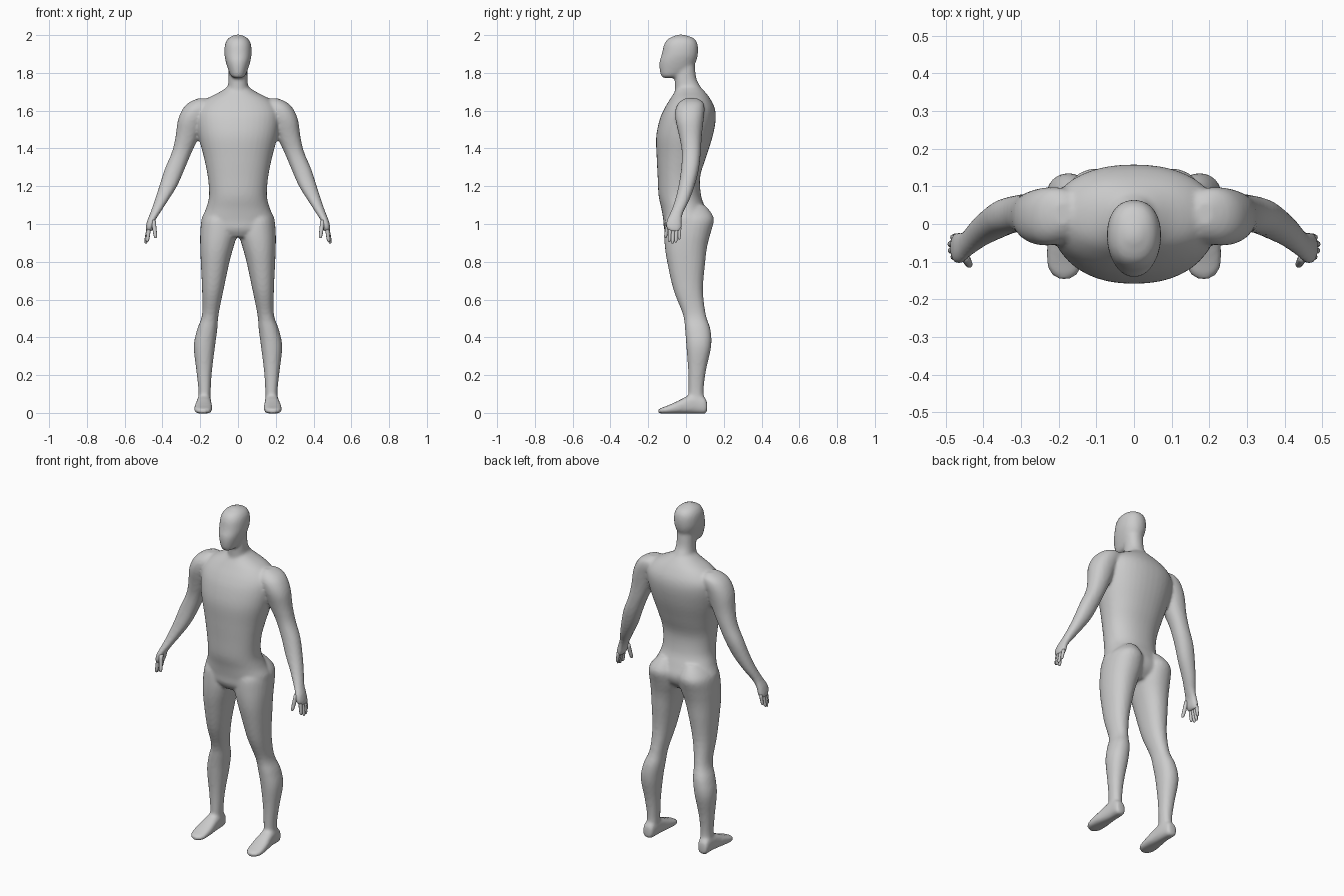
import bpy, bmesh, math

skin = bpy.data.materials.new("plain grey")
skin.diffuse_color = (0.6, 0.6, 0.6, 1)


def spline(rows, steps):
    """Smoothly interpolate rows of numbers (Catmull-Rom)."""
    out = []
    for i in range(len(rows) - 1):
        p = [rows[max(0, min(len(rows) - 1, i + k))] for k in (-1, 0, 1, 2)]
        for s in range(steps):
            t = s / steps
            out.append([0.5 * (2 * b + (c - a) * t + (2 * a - 5 * b + 4 * c - d) * t * t
                               + (3 * b - a - 3 * c + d) * t ** 3) for a, b, c, d in zip(*p)])
    return out + [list(rows[-1])]


def loft(bm, rows, side=1, axis="z", power=2.2, n=28, steps=4):
    """Loft rounded rings. Row = position on axis, x min, x max, other min, other max."""
    rings = []
    for t, x0, x1, v0, v1 in spline(rows, steps):
        ring = []
        for k in range(n):
            a = 2 * math.pi * k / n
            c, s = math.cos(a), math.sin(a)
            x = (x0 + x1) / 2 + (x1 - x0) / 2 * math.copysign(abs(c) ** (2 / power), c)
            v = (v0 + v1) / 2 + (v1 - v0) / 2 * math.copysign(abs(s) ** (2 / power), s)
            ring.append(bm.verts.new((side * x, v, t) if axis == "z" else (side * x, t, v)))
        rings.append(ring)
    for a, b in zip(rings, rings[1:]):
        for k in range(n):
            bm.faces.new((a[k], a[(k + 1) % n], b[(k + 1) % n], b[k]))
    bm.faces.new(rings[0])
    bm.faces.new(rings[-1])


def finish(name, bm):
    bmesh.ops.recalc_face_normals(bm, faces=bm.faces)
    me = bpy.data.meshes.new(name)
    bm.to_mesh(me)
    bm.free()
    me.materials.append(skin)
    ob = bpy.data.objects.new(name, me)
    bpy.context.collection.objects.link(ob)
    for p in me.polygons:
        p.use_smooth = True
    return ob


def sym(rows):
    return [(z, -w, w, f, b) for z, w, f, b in rows]


body = bmesh.new()
# torso: height, half width, front, back
loft(body, sym([(0.93, 0.10, -0.09, 0.07), (0.97, 0.18, -0.115, 0.11), (1.02, 0.195, -0.12, 0.125),
                (1.08, 0.17, -0.13, 0.105), (1.15, 0.153, -0.145, 0.08), (1.25, 0.16, -0.15, 0.075),
                (1.35, 0.18, -0.155, 0.105), (1.46, 0.208, -0.158, 0.14), (1.55, 0.222, -0.14, 0.157),
                (1.61, 0.215, -0.115, 0.153), (1.66, 0.17, -0.085, 0.13), (1.70, 0.095, -0.06, 0.10),
                (1.73, 0.05, -0.045, 0.07)]), n=40)
# neck
loft(body, sym([(1.66, 0.07, -0.06, 0.10), (1.72, 0.056, -0.058, 0.08), (1.77, 0.05, -0.06, 0.055),
                (1.86, 0.05, -0.06, 0.045)]))
# head
loft(body, sym([(1.773, 0.02, -0.12, -0.06), (1.785, 0.038, -0.132, -0.02), (1.82, 0.053, -0.14, 0.03),
                (1.86, 0.065, -0.14, 0.053), (1.90, 0.072, -0.128, 0.063), (1.95, 0.069, -0.116, 0.062),
                (1.98, 0.054, -0.095, 0.045), (1.996, 0.03, -0.06, 0.01), (2.003, 0.008, -0.04, -0.02)]))
for side in (1, -1):
    # leg with buttock
    loft(body, [(1.10, 0.04, 0.13, -0.06, 0.10), (1.06, 0.02, 0.17, -0.09, 0.133),
                (1.02, 0.005, 0.193, -0.11, 0.148), (0.95, 0.004, 0.20, -0.115, 0.13),
                (0.88, 0.023, 0.20, -0.112, 0.112), (0.80, 0.045, 0.197, -0.10, 0.102),
                (0.65, 0.077, 0.19, -0.066, 0.09), (0.52, 0.103, 0.19, -0.016, 0.105),
                (0.44, 0.11, 0.217, -0.005, 0.13), (0.35, 0.122, 0.234, 0.002, 0.133),
                (0.22, 0.138, 0.22, 0.012, 0.105), (0.11, 0.145, 0.209, 0.013, 0.093),
                (0.04, 0.145, 0.215, 0.01, 0.105)], side)
    # foot, heel to toe
    loft(body, [(0.112, 0.165, 0.20, 0.01, 0.05), (0.10, 0.15, 0.213, -0.004, 0.08),
                (0.05, 0.143, 0.216, -0.004, 0.10), (0.0, 0.14, 0.222, -0.004, 0.085),
                (-0.05, 0.136, 0.23, -0.004, 0.06), (-0.10, 0.138, 0.232, -0.004, 0.038),
                (-0.13, 0.147, 0.222, -0.003, 0.027), (-0.147, 0.17, 0.20, 0.0, 0.018)],
         side, "y", 2.6)
    # arm from shoulder to wrist and palm
    loft(body, [(1.665, 0.17, 0.21, -0.005, 0.06), (1.645, 0.14, 0.257, -0.035, 0.09),
                (1.61, 0.14, 0.292, -0.055, 0.098), (1.55, 0.17, 0.318, -0.055, 0.093),
                (1.46, 0.207, 0.331, -0.035, 0.083), (1.38, 0.245, 0.35, -0.022, 0.078),
                (1.29, 0.283, 0.388, -0.026, 0.068), (1.20, 0.323, 0.417, -0.04, 0.045),
                (1.12, 0.373, 0.443, -0.06, 0.015), (1.06, 0.412, 0.464, -0.083, -0.015),
                (1.02, 0.437, 0.48, -0.102, -0.022), (0.985, 0.446, 0.488, -0.106, -0.022),
                (0.962, 0.456, 0.488, -0.092, -0.026)], side)
obj = finish("body", body)
# weld the limbs into one skin
weld = obj.modifiers.new("weld", "REMESH")
weld.mode = "VOXEL"
weld.voxel_size = 0.009
weld.use_smooth_shade = True
soft = obj.modifiers.new("soften", "SMOOTH")
soft.factor = 0.5
soft.iterations = 4

# fingers and thumb: root x, y, z, tip x, y, z, radius
digits = [(0.471, -0.034, 0.98, 0.482, -0.036, 0.918, 0.009),
          (0.473, -0.050, 0.98, 0.489, -0.054, 0.902, 0.010),
          (0.473, -0.067, 0.98, 0.488, -0.071, 0.896, 0.010),
          (0.471, -0.083, 0.98, 0.480, -0.088, 0.905, 0.010),
          (0.448, -0.088, 1.02, 0.436, -0.110, 0.925, 0.011)]
hand = bmesh.new()
for side in (1, -1):
    for x0, y0, z0, x1, y1, z1, r in digits:
        rows = []
        for t, f in ((0, 1.1), (0.5, 1), (0.85, 0.85), (0.97, 0.55), (1, 0.2)):
            x, y, w = x0 + (x1 - x0) * t, y0 + (y1 - y0) * t, r * f
            rows.append((z0 + (z1 - z0) * t, x - w, x + w, y - w, y + w))
        loft(hand, rows, side, n=10, steps=2, power=2)
finish("fingers", hand)
